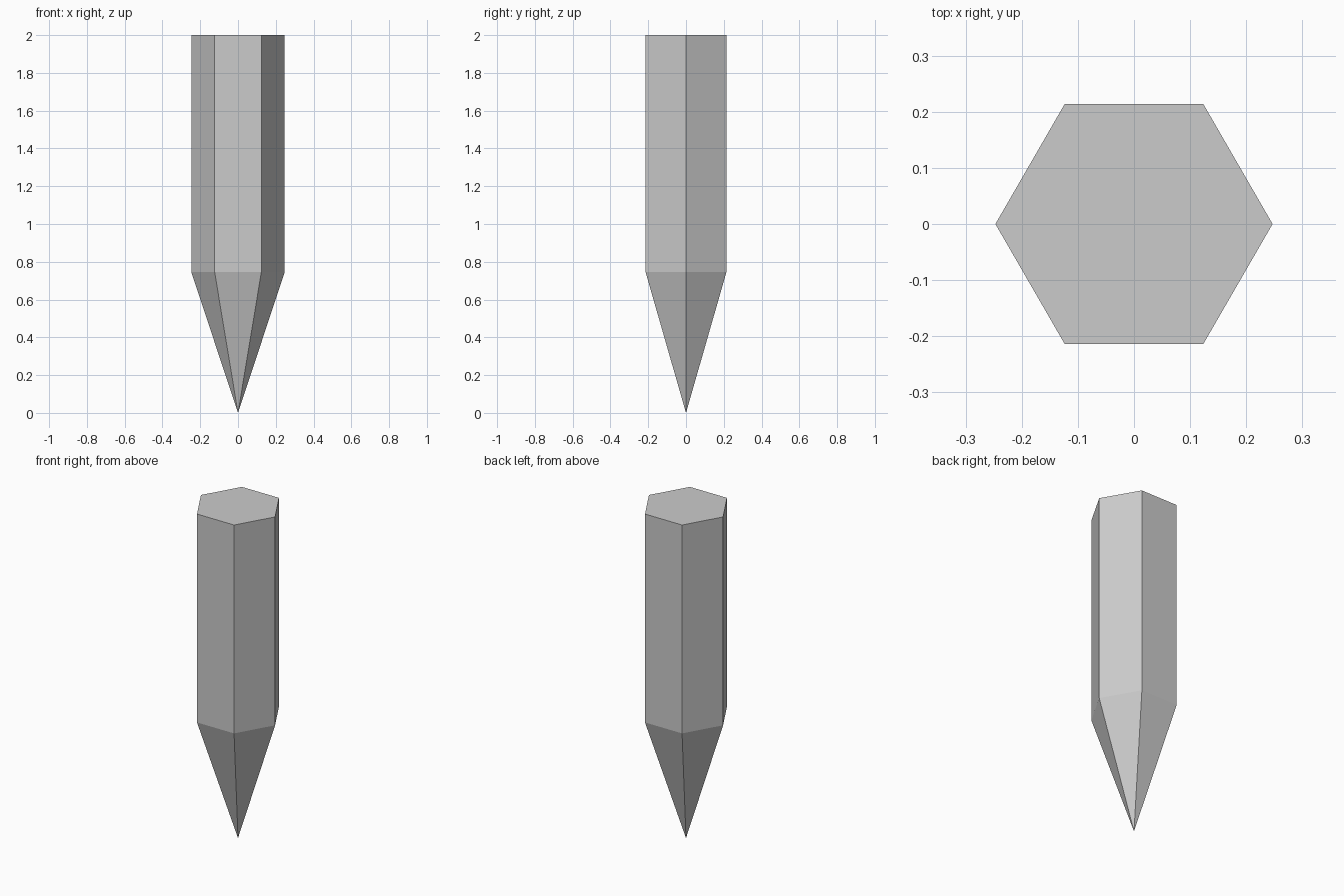
import bpy, bmesh
from math import cos, sin, pi

if "Cube" in bpy.data.objects:
    bpy.data.objects.remove(bpy.data.objects["Cube"])

SIDES, RADIUS, SHOULDER, TOP = 6, 0.247, 0.745, 2.0

bm = bmesh.new()


def ring(z):
    # hexagon with corners on the x axis
    return [bm.verts.new((RADIUS * cos(2 * pi * i / SIDES),
                          RADIUS * sin(2 * pi * i / SIDES), z))
            for i in range(SIDES)]


tip = bm.verts.new((0, 0, 0))
lower, upper = ring(SHOULDER), ring(TOP)

# sharpened point and straight shaft
for i in range(SIDES):
    j = (i + 1) % SIDES
    bm.faces.new((tip, lower[j], lower[i]))
    bm.faces.new((lower[i], lower[j], upper[j], upper[i]))

# flat end cap
bm.faces.new(upper)
bmesh.ops.recalc_face_normals(bm, faces=bm.faces)

mesh = bpy.data.meshes.new("pointed_hexagonal_stake")
bm.to_mesh(mesh)
bm.free()
stake = bpy.data.objects.new("pointed_hexagonal_stake", mesh)
bpy.context.collection.objects.link(stake)
